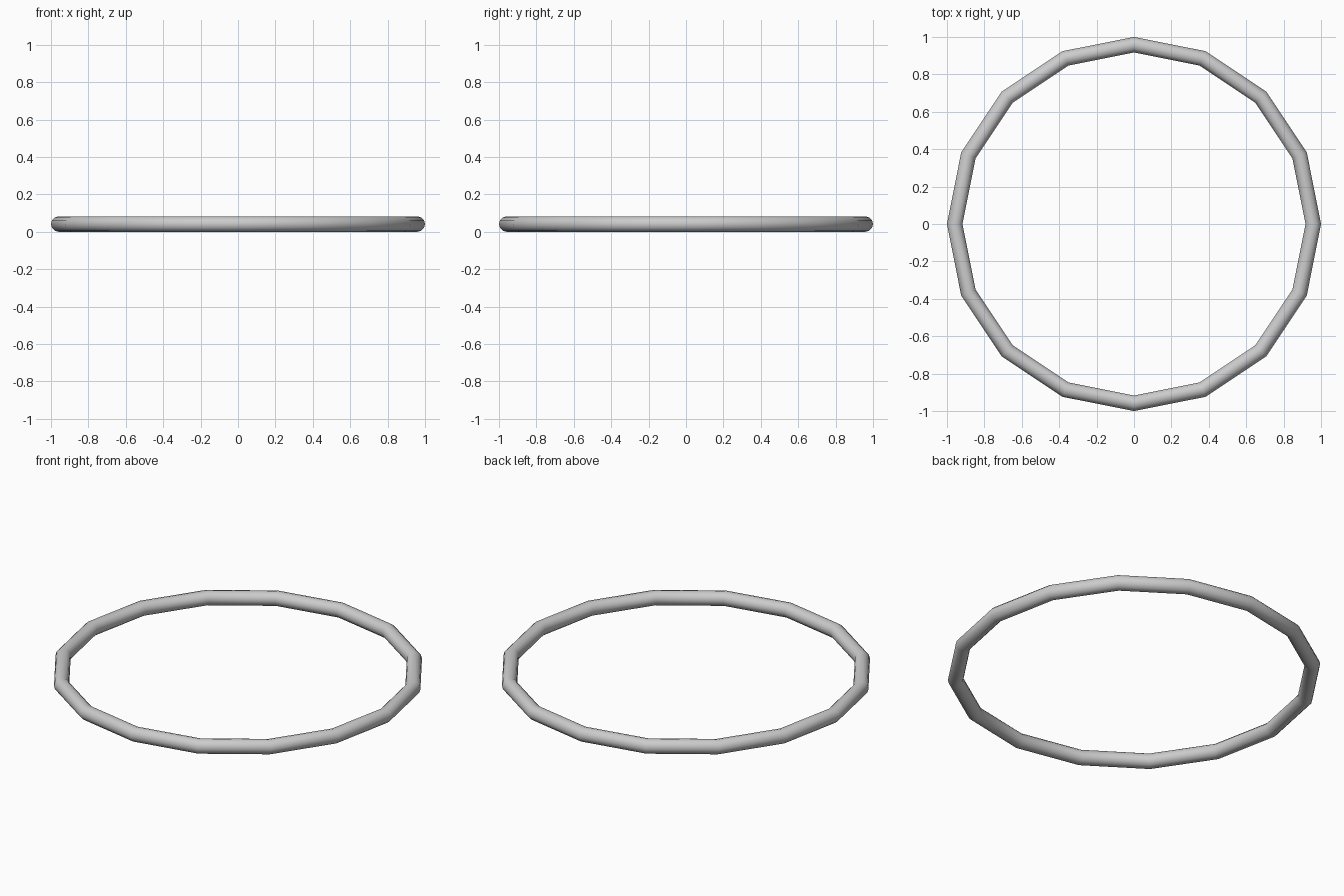
import bpy

if "Cube" in bpy.data.objects:
    bpy.data.objects.remove(bpy.data.objects["Cube"])

# Ring: a torus with a 16-sided path and a round tube, resting on the ground
TUBE = 0.0415
bpy.ops.mesh.primitive_torus_add(
    major_segments=16, minor_segments=12,
    major_radius=1 - TUBE, minor_radius=TUBE,
    location=(0, 0, TUBE))
ring = bpy.context.object
ring.name = "ring"
bpy.ops.object.shade_smooth()
